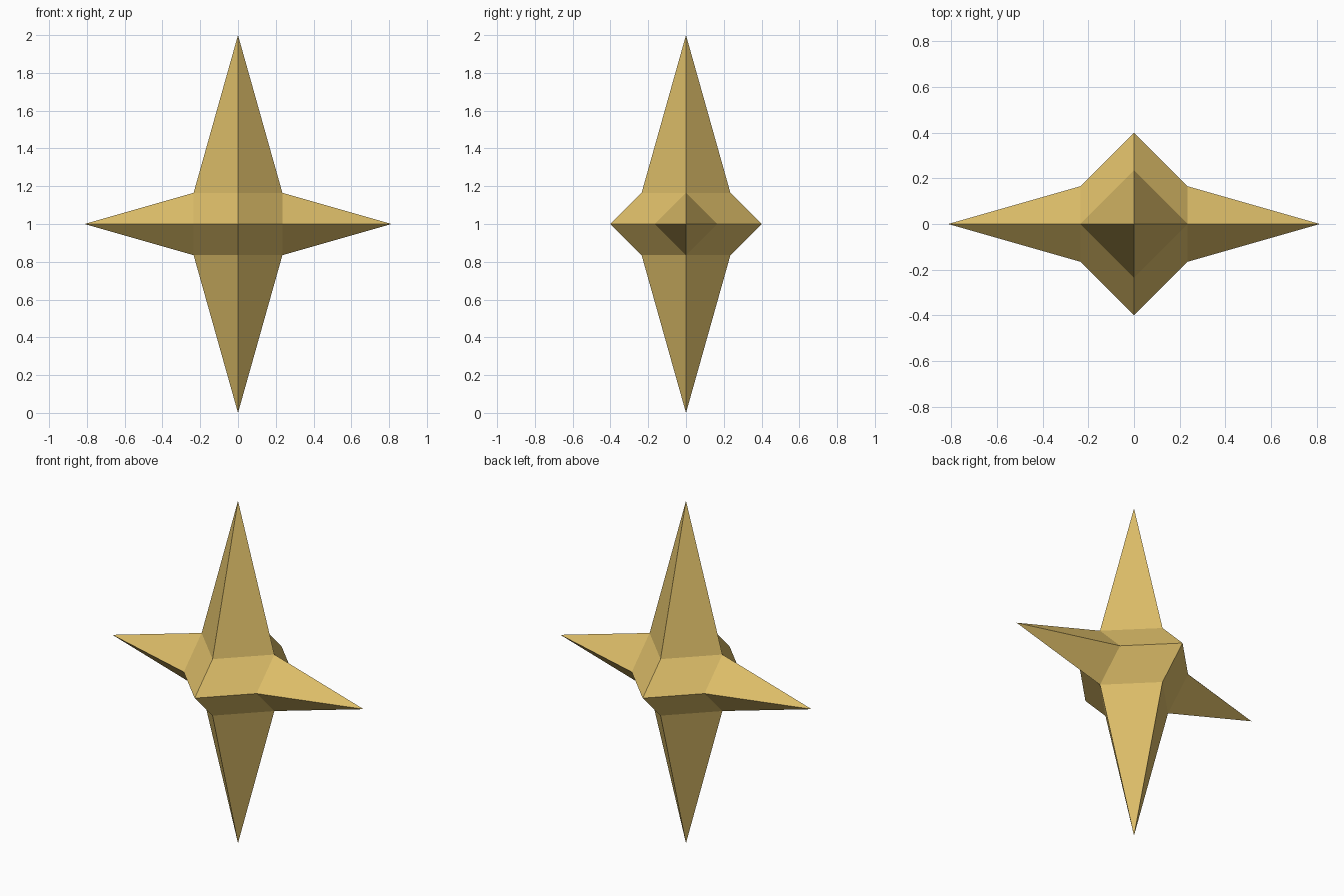
import bpy
import bmesh

if "Cube" in bpy.data.objects:
    bpy.data.objects.remove(bpy.data.objects["Cube"])

CORE = 0.40       # core octahedron radius
KNEE_X = 0.235    # where the side spikes leave the core
KNEE_Z = CORE - KNEE_X
TIP_X = 0.812     # side spike length
TIP_Z = 1.0       # vertical spike length

gold = bpy.data.materials.new("gold")
gold.diffuse_color = (0.72, 0.51, 0.14, 1.0)
gold.use_nodes = True
gold.node_tree.nodes["Principled BSDF"].inputs["Base Color"].default_value = gold.diffuse_color

# One octant of the star: vertical spike facet, core facet, side spike facet
bm = bmesh.new()
top_tip = bm.verts.new((0, 0, TIP_Z))
side_tip = bm.verts.new((TIP_X, 0, 0))
shoulder = bm.verts.new((KNEE_X, 0, KNEE_Z))
upper = bm.verts.new((0, CORE - KNEE_Z, KNEE_Z))
outer = bm.verts.new((KNEE_X, CORE - KNEE_X, 0))
blunt_point = bm.verts.new((0, CORE, 0))
bm.faces.new((top_tip, shoulder, upper))
bm.faces.new((shoulder, outer, blunt_point, upper))
bm.faces.new((side_tip, outer, shoulder))

mesh = bpy.data.meshes.new("star")
bm.to_mesh(mesh)
bm.free()
mesh.materials.append(gold)

star = bpy.data.objects.new("star", mesh)
star.location.z = TIP_Z
bpy.context.collection.objects.link(star)

# Mirror the octant across all three planes
mirror = star.modifiers.new("mirror_octants", 'MIRROR')
mirror.use_axis = (True, True, True)
mirror.use_clip = True
mirror.merge_threshold = 0.001
